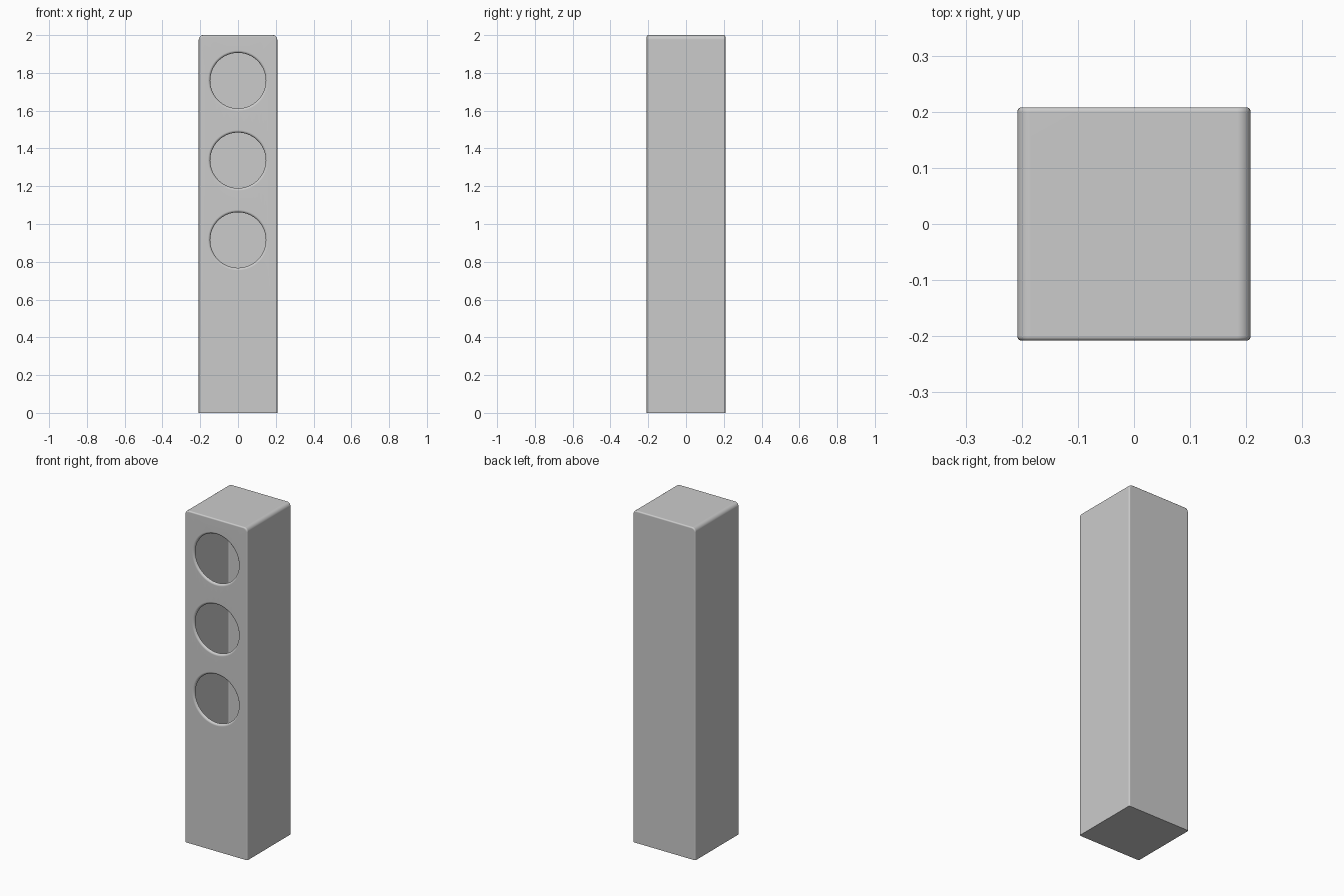
import bpy, bmesh, math

if "Cube" in bpy.data.objects:
    bpy.data.objects.remove(bpy.data.objects["Cube"])

HALF, HEIGHT = 0.208, 2.0
HOLES = (1.759, 1.337, 0.915)      # heights of the hole centres
RIM_R, HOLE_R, SIDES = 0.16, 0.147, 64

bm = bmesh.new()

# Cabinet block
bmesh.ops.create_cube(bm, size=1)
for v in bm.verts:
    v.co = (v.co.x * 2 * HALF, v.co.y * 2 * HALF, (v.co.z + 0.5) * HEIGHT)

# Rounded top corners that run front to back
top_edges = [e for e in bm.edges
             if all(v.co.z > 1.9 for v in e.verts)
             and abs(e.verts[0].co.x - e.verts[1].co.x) < 1e-5]
bmesh.ops.bevel(bm, geom=top_edges, offset=0.024, segments=6, profile=0.5,
                affect='EDGES')

# Small rounding around the front and back outlines, bottom left sharp
bm.normal_update()
outline = [e for e in bm.edges
           if abs(e.verts[0].co.y - e.verts[1].co.y) < 1e-5
           and any(abs(f.normal.y) > 0.9 for f in e.link_faces)
           and not all(v.co.z < 1e-5 for v in e.verts)]
bmesh.ops.bevel(bm, geom=outline, offset=0.008, segments=4, profile=0.5,
                affect='EDGES')

# Open the front panel
bm.normal_update()
front = min((f for f in bm.faces if f.normal.y < -0.99),
            key=lambda f: -f.calc_area())
border = list(front.edges)
bmesh.ops.delete(bm, geom=[front], context='FACES_ONLY')


# Rounded lip turning inwards at a hole; returns its outer edge loop
def add_lip(z, steps=5):
    depth = RIM_R - HOLE_R
    rings = []
    for i in range(steps + 1):
        t = math.pi / 2 * i / steps
        r = RIM_R - depth * math.sin(t)
        y = -HALF + depth * (1 - math.cos(t))
        rings.append([bm.verts.new((r * math.cos(a), y, z + r * math.sin(a)))
                      for a in (2 * math.pi * k / SIDES for k in range(SIDES))])
    for a, b in zip(rings, rings[1:]):
        for k in range(SIDES):
            n = (k + 1) % SIDES
            bm.faces.new((a[k], a[n], b[n], b[k]))
    return [bm.edges.get((rings[0][k], rings[0][(k + 1) % SIDES]))
            for k in range(SIDES)]


# Front panel filled around the three holes
for z in HOLES:
    border += add_lip(z)
bmesh.ops.triangle_fill(bm, edges=border, use_beauty=True, normal=(0, -1, 0))
bmesh.ops.recalc_face_normals(bm, faces=bm.faces[:])

mesh = bpy.data.meshes.new("speaker_cabinet")
bm.to_mesh(mesh)
bm.free()
cabinet = bpy.data.objects.new("speaker_cabinet", mesh)
bpy.context.collection.objects.link(cabinet)
bpy.context.view_layer.objects.active = cabinet
cabinet.select_set(True)
bpy.ops.object.shade_smooth_by_angle(angle=math.radians(35))
cabinet.modifiers.new("flat_panels", 'WEIGHTED_NORMAL').keep_sharp = True
